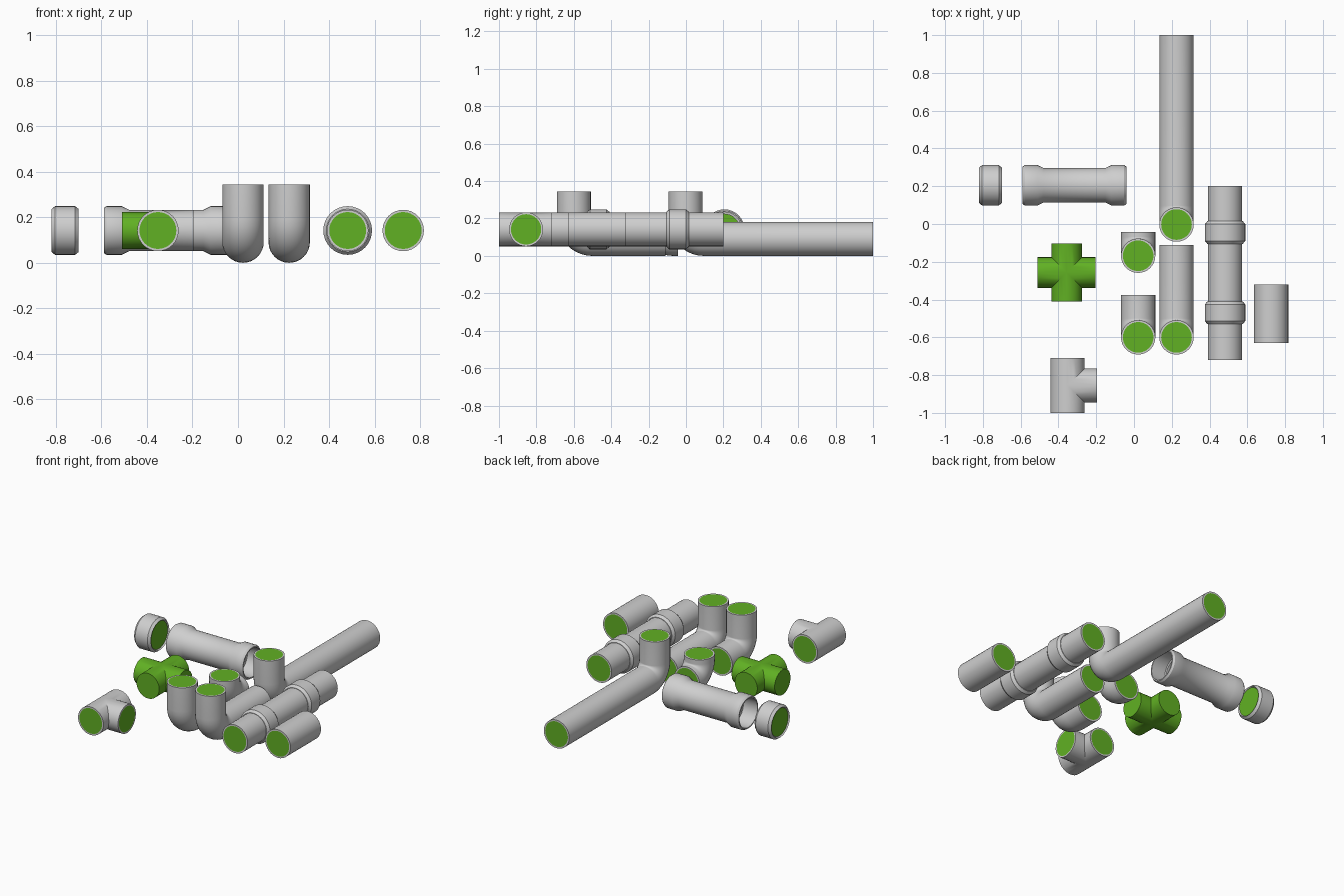
import bpy, bmesh, math
from mathutils import Vector

if "Cube" in bpy.data.objects:
    bpy.data.objects.remove(bpy.data.objects["Cube"])

R, CORE, FLARE, SEG = 0.091, 0.081, 0.107, 32
X, Y, Z = Vector((1, 0, 0)), Vector((0, 1, 0)), Vector((0, 0, 1))
ZC = 0.142  # axis height of the parts held above the floor


def material(name, rgb):
    m = bpy.data.materials.new(name)
    m.diffuse_color = (*rgb, 1)
    m.use_nodes = True
    m.node_tree.nodes["Principled BSDF"].inputs["Base Color"].default_value = m.diffuse_color
    return m


GREY = material("pipe grey", (0.62, 0.62, 0.62))
GREEN = material("core green", (0.12, 0.44, 0.017))


def sweep(name, rings, closed=False, core=CORE):
    """Skin circles (centre, direction, radius); faces inside core radius are green."""
    bm = bmesh.new()
    loops = []
    for c, d, r in rings:
        u = Y if abs(d.x) > 0.9 else X
        v = d.cross(u)
        loops.append([bm.verts.new(c + r * (math.cos(a) * u + math.sin(a) * v))
                      for a in (2 * math.pi * i / SEG for i in range(SEG))])
    count = len(rings)
    for k in range(count if closed else count - 1):
        a, b = loops[k], loops[(k + 1) % count]
        green = max(rings[k][2], rings[(k + 1) % count][2]) <= core
        for i in range(SEG):
            j = (i + 1) % SEG
            bm.faces.new((a[i], a[j], b[j], b[i])).material_index = int(green)
    if not closed:
        for loop in (loops[0], loops[-1]):
            bm.faces.new(loop).material_index = 1
    bmesh.ops.recalc_face_normals(bm, faces=bm.faces)
    me = bpy.data.meshes.new(name)
    bm.to_mesh(me)
    bm.free()
    me.materials.append(GREY)
    me.materials.append(GREEN)
    ob = bpy.data.objects.new(name, me)
    bpy.context.collection.objects.link(ob)
    return ob


def lathe(name, start, axis, profile, **kw):
    return sweep(name, [(start + axis * t, axis, r) for t, r in profile], **kw)


def pipe(name, start, axis, length):
    return lathe(name, start, axis, [(0, CORE), (0, R), (length, R), (length, CORE)])


def elbow(name, x, y, y_end, top, bend=0.1):
    """Pipe from y_end along the floor, turning up at y to the given height."""
    pts = [(Vector((x, y_end, R)), -Y)]
    for i in range(11):
        a = math.pi / 2 * i / 10
        pts.append((Vector((x, y + bend - bend * math.sin(a), R + bend - bend * math.cos(a))),
                    Vector((0, -math.cos(a), math.sin(a)))))
    pts.append((Vector((x, y, top)), Z))
    rings = [(c, d, R) for c, d in pts]
    return sweep(name, [(*pts[0], CORE)] + rings + [(*pts[-1], CORE)])


def union(ob, other):
    mod = ob.modifiers.new("union", "BOOLEAN")
    mod.operation, mod.solver, mod.object = "UNION", "EXACT", other
    bpy.context.view_layer.objects.active = ob
    bpy.ops.object.modifier_apply(modifier=mod.name)
    bpy.data.objects.remove(other)


# short collar with recessed green core
collar = [(0, 0.094), (0.016, FLARE), (0.104, FLARE), (0.12, 0.094)]
lathe("short_collar", Vector((-0.82, 0.205, ZC)), X,
      [(0.008, 0.088)] + collar + [(0.112, 0.088)], core=0.089)

# open coupler with flared sockets
half = [(0, 0.099), (0.012, FLARE), (0.08, FLARE), (0.112, R)]
inner = [(0, 0.092), (0.1, 0.092), (0.102, CORE)]
L = 0.55
outer = half + [(L - t, r) for t, r in reversed(half)]
inside = [(L - t, r) for t, r in inner] + list(reversed(inner))
lathe("open_coupler", Vector((-0.59, 0.205, ZC)), X, outer + inside, closed=True, core=0)

# straight pipes, one with two collars
pipe("short_pipe", Vector((0.726, -0.63, ZC)), Y, 0.31)
pipe("joined_pipe", Vector((0.482, -0.72, ZC)), Y, 0.92)
for i, y in enumerate((-0.53, -0.105)):
    lathe("pipe_collar_%d" % (i + 1), Vector((0.482, y, ZC)), Y,
          [(0, R - 0.002)] + collar + [(0.12, R - 0.002)], core=0)

# elbows and long bent pipes
elbow("long_bent_pipe", 0.225, -0.003, 1.0, 0.345)
elbow("medium_bent_pipe", 0.225, -0.6, -0.11, 0.345)
elbow("tall_elbow", 0.022, -0.6, -0.375, 0.345)
elbow("small_elbow", 0.022, -0.168, -0.042, 0.22)

# tee
tee = pipe("tee", Vector((-0.352, -1.0, ZC)), Y, 0.29)
union(tee, pipe("tee_branch", Vector((-0.352, -0.855, ZC)), X, 0.157))

# solid green cross
ends = [(0, CORE), (0.307, CORE)]
cross = lathe("core_cross", Vector((-0.51, -0.257, ZC)), X, ends)
union(cross, lathe("cross_arm", Vector((-0.357, -0.41, ZC)), Y, ends))

# smooth rounded surfaces, crisp rims
bpy.ops.object.select_all(action="SELECT")
bpy.context.view_layer.objects.active = cross
bpy.ops.object.shade_smooth_by_angle(angle=math.radians(30))
